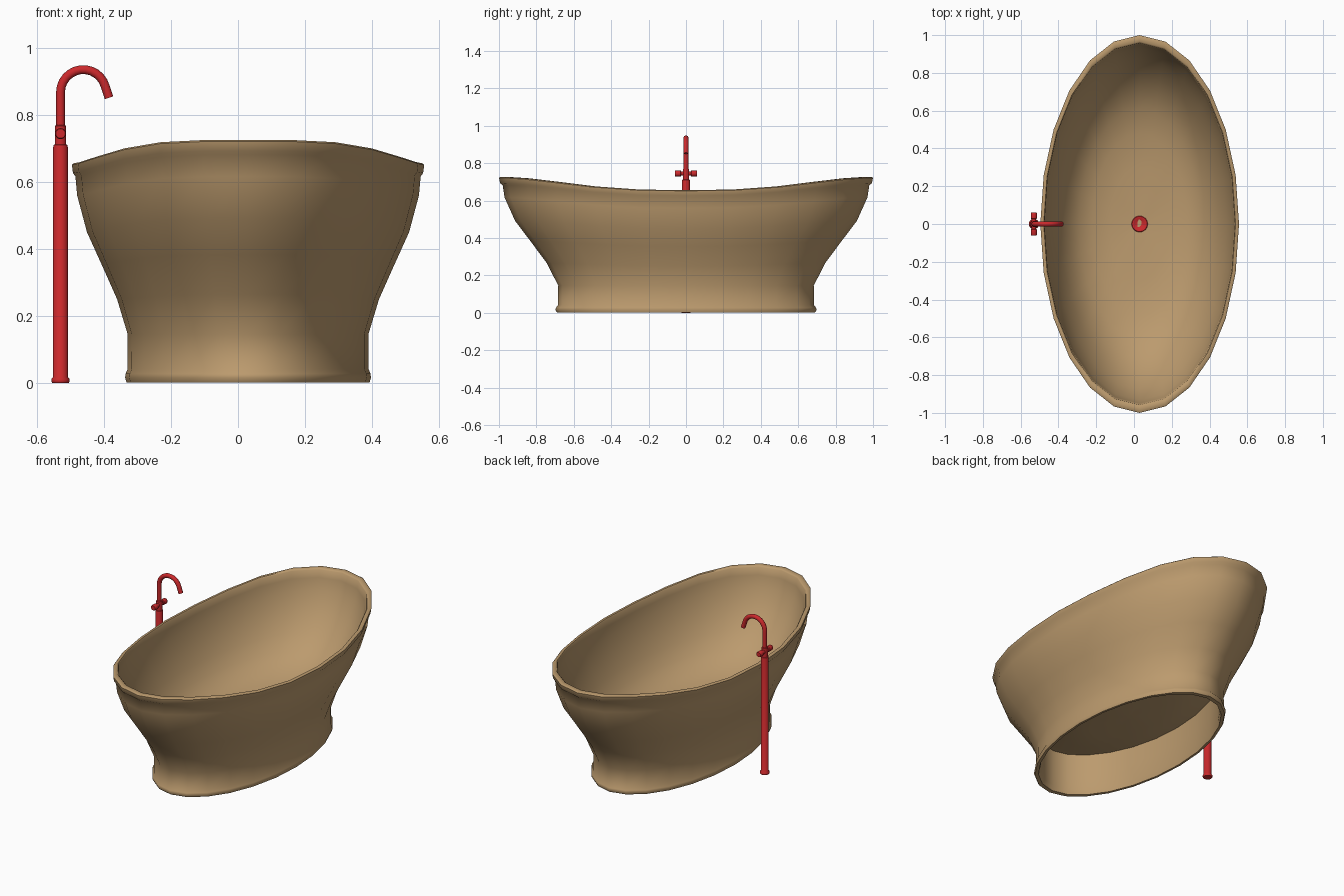
import bpy, bmesh, math
from mathutils import Vector, Matrix

if "Cube" in bpy.data.objects:
    bpy.data.objects.remove(bpy.data.objects["Cube"])


def material(name, rgb):
    m = bpy.data.materials.new(name)
    m.diffuse_color = (*rgb, 1)
    m.use_nodes = True
    m.node_tree.nodes["Principled BSDF"].inputs["Base Color"].default_value = m.diffuse_color
    return m


TAN = material("warm tan", (0.50, 0.325, 0.155))
RED = material("tap red", (0.60, 0.022, 0.025))


def finish(name, bm, mat, angle=50):
    bmesh.ops.recalc_face_normals(bm, faces=bm.faces[:])
    me = bpy.data.meshes.new(name)
    bm.to_mesh(me)
    bm.free()
    me.materials.append(mat)
    ob = bpy.data.objects.new(name, me)
    bpy.context.collection.objects.link(ob)
    bpy.ops.object.select_all(action='DESELECT')
    ob.select_set(True)
    bpy.context.view_layer.objects.active = ob
    bpy.ops.object.shade_smooth_by_angle(angle=math.radians(angle))
    return ob


def skin(bm, rings):
    """Join successive vertex rings with quads and cap both ends."""
    n = len(rings[0])
    for a, b in zip(rings, rings[1:]):
        for i in range(n):
            j = (i + 1) % n
            bm.faces.new((a[i], a[j], b[j], b[i]))
    bm.faces.new(rings[0])
    bm.faces.new(rings[-1])


def lathe(name, profile, loc, mat, n=24, rot=None):
    """Turn (radius, height) points around the local z axis."""
    bm = bmesh.new()
    rings = [[bm.verts.new((r * math.cos(2 * math.pi * i / n),
                            r * math.sin(2 * math.pi * i / n), z))
              for i in range(n)] for r, z in profile]
    skin(bm, rings)
    m = Matrix.Translation(loc) @ (rot or Matrix.Identity(4))
    bmesh.ops.transform(bm, matrix=m, verts=bm.verts[:])
    return finish(name, bm, mat, 40)


# Tub: one elliptical shell, rim rising towards both ends, hollow foot below
CX, RX, RY, SIDES = 0.03, 0.526, 1.0, 24
tub_profile = [  # (scale, height): bowl underside, skirt, outside, rim, inside
    (0.03, 0.178), (0.30, 0.182), (0.48, 0.200), (0.60, 0.228), (0.655, 0.238),
    (0.655, 0.14), (0.655, 0.03), (0.665, 0.002),
    (0.690, 0.002), (0.698, 0.016), (0.695, 0.028), (0.684, 0.042),
    (0.683, 0.145), (0.743, 0.25), (0.832, 0.355), (0.914, 0.45),
    (0.97, 0.56), (0.98, 0.617), (0.994, 0.627), (1.0, 0.652),
    (0.992, 0.656), (0.966, 0.656), (0.958, 0.65), (0.95, 0.61),
    (0.932, 0.55), (0.875, 0.45), (0.80, 0.365), (0.715, 0.295),
    (0.61, 0.245), (0.48, 0.212), (0.30, 0.194), (0.03, 0.188)]
bm = bmesh.new()
rings = []
for s, z in tub_profile:
    lift = 0.07 * max(0.0, (z - 0.145) / 0.51)
    ring = []
    for i in range(SIDES):
        a = 2 * math.pi * i / SIDES
        u = abs(math.sin(a)) ** 1.5
        ring.append(bm.verts.new((CX + RX * s * math.cos(a), RY * s * math.sin(a),
                                  z + lift * u * u * (3 - 2 * u))))
    rings.append(ring)
skin(bm, rings)
finish("bathtub", bm, TAN)

# Dished drain set in the floor
lathe("drain", [(0.042, 0.184), (0.043, 0.194), (0.040, 0.198), (0.035, 0.198),
                (0.024, 0.193), (0.012, 0.190), (0.002, 0.189)],
      (CX, 0, 0), RED)

# Tap post with foot flange, collar and upper valve body
TX = -0.53
lathe("tap_post", [(0.024, 0), (0.027, 0.004), (0.027, 0.012), (0.022, 0.018),
                   (0.022, 0.703), (0.020, 0.711), (0.017, 0.713),
                   (0.017, 0.768), (0.013, 0.770)], (TX, 0, 0), RED)

# Cross handles, mirrored front and back
for side, label in ((-1, "front"), (1, "back")):
    lathe("tap_handle_" + label,
          [(0.012, 0), (0.012, 0.026), (0.016, 0.029), (0.0165, 0.034),
           (0.0165, 0.056), (0.014, 0.06)],
          (TX, 0, 0.745), RED, 16, Matrix.Rotation(-side * math.pi / 2, 4, 'X'))

# Curved spout: round section swept along an arch
R = 0.068
path = [Vector((TX, 0, 0.765)), Vector((TX, 0, 0.82))]
for k in range(13):
    a = math.pi - math.radians(165) * k / 12
    path.append(Vector((TX + R + R * math.cos(a), 0, 0.868 + R * math.sin(a))))
path.append(Vector((-0.385, 0, 0.852)))
bm = bmesh.new()
rings = []
for k, p in enumerate(path):
    t = (path[min(k + 1, len(path) - 1)] - path[max(k - 1, 0)]).normalized()
    across = Vector((t.z, 0, -t.x))
    rings.append([bm.verts.new(p + 0.0132 * (across * math.cos(math.pi * i / 8)
                               + Vector((0, 1, 0)) * math.sin(math.pi * i / 8)))
                  for i in range(16)])
skin(bm, rings)
finish("tap_spout", bm, RED)
